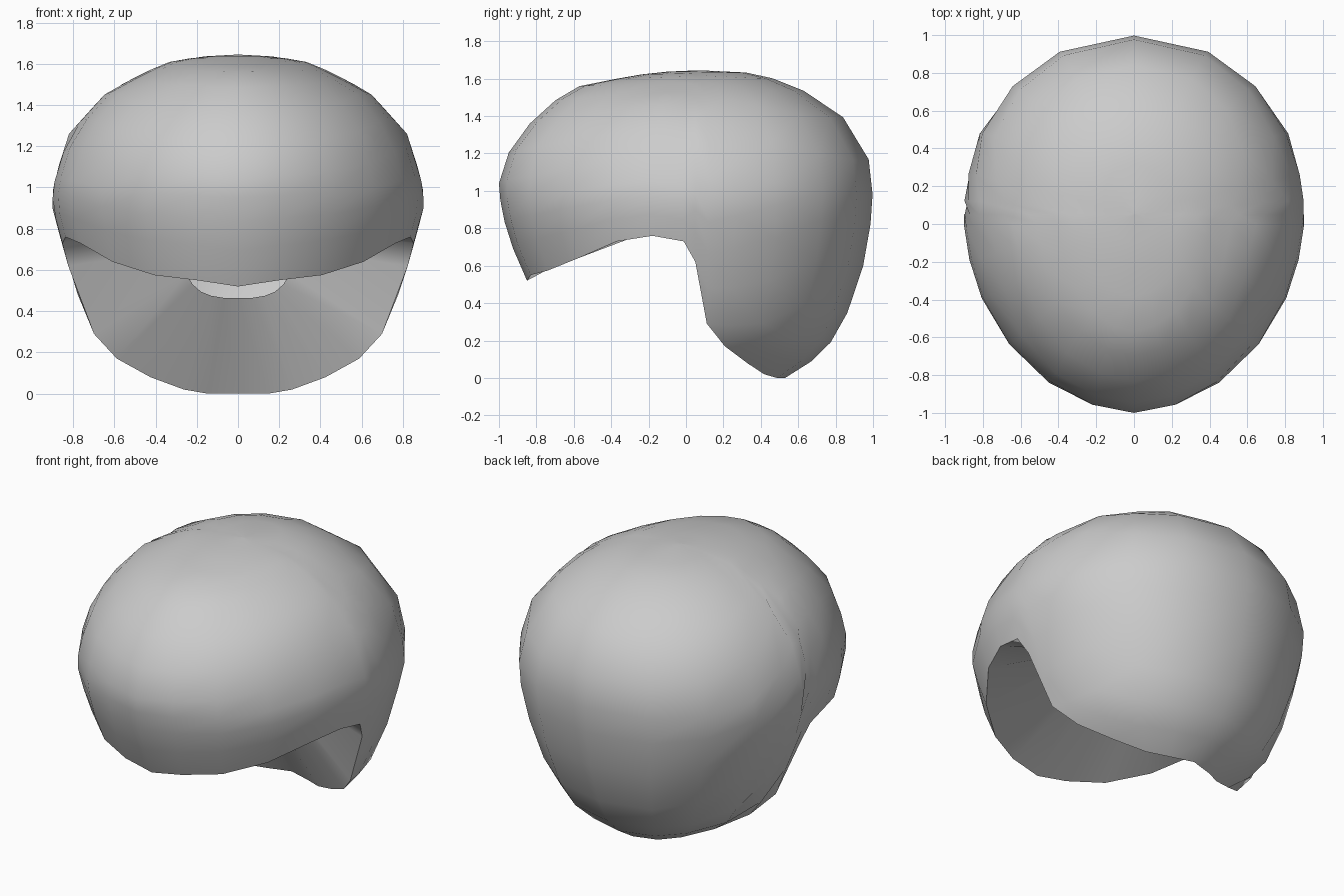
import bpy, bmesh
from math import sin, cos, radians

if "Cube" in bpy.data.objects:
    bpy.data.objects.remove(bpy.data.objects["Cube"])

# Horizontal sections of the shell: z, front y, back y, half width
LEVELS = [
    (0.00, -0.70, 0.53, 0.33), (0.08, -0.75, 0.66, 0.47),
    (0.17, -0.78, 0.76, 0.60), (0.29, -0.80, 0.84, 0.70),
    (0.52, -0.85, 0.93, 0.795), (0.75, -0.95, 0.98, 0.86),
    (0.92, -0.99, 0.995, 0.905), (1.04, -1.00, 1.00, 0.89),
    (1.26, -0.93, 0.96, 0.82), (1.46, -0.74, 0.78, 0.64),
    (1.56, -0.57, 0.58, 0.45), (1.61, -0.32, 0.44, 0.33),
    (1.635, -0.16, 0.31, 0.18), (1.645, 0.07, 0.07, 0.0)]
# Lower rim: angle from the back, height
RIM = [(0, 0.0), (25, 0.0), (45, 0.02), (64, 0.08), (78, 0.17), (86, 0.29),
       (90, 0.62), (94, 0.73), (104, 0.76), (116, 0.73), (132, 0.64),
       (149, 0.575), (165, 0.55), (180, 0.52)]
# Inner edge of the lining, one point per rim column from the back
LINING = [(0, 0.25, 0.465), (0.07, 0.25, 0.465), (0.13, 0.25, 0.475),
          (0.18, 0.24, 0.495), (0.22, 0.22, 0.53), (0.25, 0.20, 0.58),
          (0.29, 0.16, 0.70), (0.32, 0.12, 0.79), (0.34, 0.04, 0.83),
          (0.35, -0.05, 0.84), (0.33, -0.15, 0.83), (0.25, -0.25, 0.82),
          (0.13, -0.31, 0.81), (0, -0.33, 0.80)]
CY = 0.05
ROWS = 12


def level_of(z):
    """Fractional section index for a height."""
    for i in range(len(LEVELS) - 1):
        a, b = LEVELS[i][0], LEVELS[i + 1][0]
        if z <= b:
            return i + (z - a) / (b - a)
    return len(LEVELS) - 1


def shell_point(s, deg, side):
    i = min(int(s), len(LEVELS) - 2)
    f = s - i
    z, yf, yb, w = [a + (b - a) * f for a, b in zip(LEVELS[i], LEVELS[i + 1])]
    sn, cs = sin(radians(deg)), cos(radians(deg))
    p = 0.96 if cs > 0 else 1.04          # back fuller, front slightly pointed
    x = w * abs(sn) ** p * side
    y = CY + ((yb - CY) * cs ** p if cs > 0 else (yf - CY) * abs(cs) ** p)
    return (x, y, z)


bm = bmesh.new()
top = len(LEVELS) - 1
for side in (1, -1):
    # Outer shell columns
    cols = []
    for deg, z in RIM:
        s0 = level_of(z)
        cols.append([bm.verts.new(shell_point(s0 + (top - s0) * k / ROWS, deg, side))
                     for k in range(ROWS + 1)])
    for a, b in zip(cols, cols[1:]):
        for k in range(ROWS):
            q = (a[k], a[k + 1], b[k + 1], b[k])
            bm.faces.new(q if side < 0 else q[::-1])
    # Lining that rises inward from the whole rim
    inner = [bm.verts.new((x * side, y, z)) for x, y, z in LINING]
    for j in range(len(inner) - 1):
        q = (cols[j][0], cols[j + 1][0], inner[j + 1], inner[j])
        bm.faces.new(q if side < 0 else q[::-1])

bmesh.ops.remove_doubles(bm, verts=bm.verts, dist=0.0005)
bmesh.ops.dissolve_degenerate(bm, edges=bm.edges, dist=0.0005)
bmesh.ops.recalc_face_normals(bm, faces=bm.faces)
# Keep the crown facing up
if max(bm.faces, key=lambda f: f.calc_center_median().z).normal.z < 0:
    bmesh.ops.reverse_faces(bm, faces=bm.faces)

mesh = bpy.data.meshes.new("hair_cap")
bm.to_mesh(mesh)
bm.free()
cap = bpy.data.objects.new("hair_cap", mesh)
bpy.context.collection.objects.link(cap)
bpy.context.view_layer.objects.active = cap
cap.select_set(True)
bpy.ops.object.shade_smooth_by_angle(angle=radians(50))
